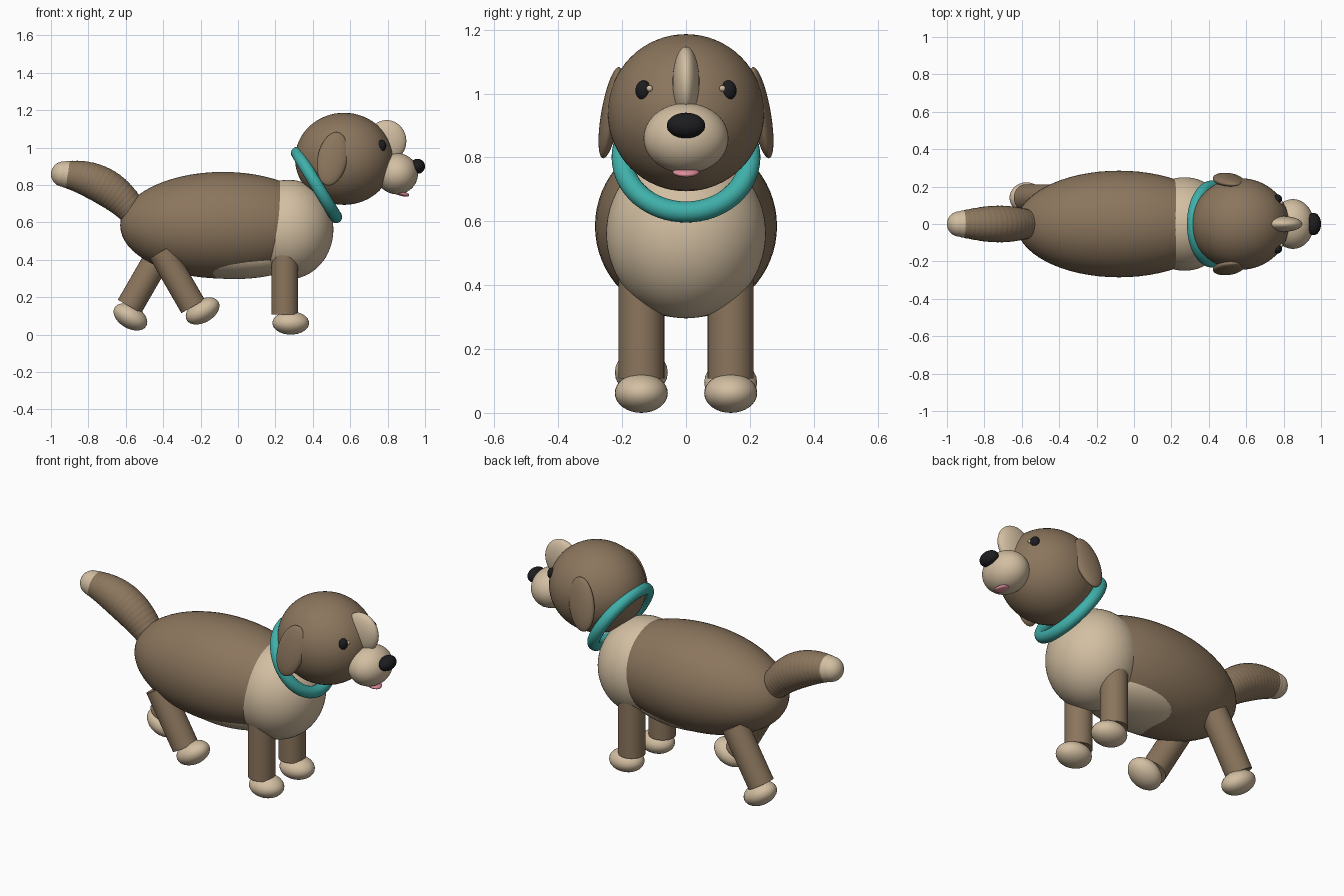
import bpy
from math import radians, sin, cos, pi
from mathutils import Vector, Matrix

if "Cube" in bpy.data.objects:
    bpy.data.objects.remove(bpy.data.objects["Cube"])


def material(name, rgb):
    m = bpy.data.materials.new(name)
    m.diffuse_color = (*rgb, 1)
    m.use_nodes = True
    m.node_tree.nodes["Principled BSDF"].inputs["Base Color"].default_value = m.diffuse_color
    return m


BROWN = material("brown fur", (0.26, 0.18, 0.11))
CREAM = material("cream fur", (0.65, 0.52, 0.36))
BLACK = material("black", (0.012, 0.012, 0.014))
TEAL = material("teal", (0.05, 0.43, 0.40))
PINK = material("pink", (0.72, 0.27, 0.33))


def finish(name, mat):
    ob = bpy.context.object
    ob.name = name
    ob.data.materials.append(mat)
    bpy.ops.object.shade_smooth_by_angle(angle=radians(40))
    return ob


def ellipsoid(name, mat, center, radii, rot=(0, 0, 0), seg=48):
    bpy.ops.mesh.primitive_uv_sphere_add(
        segments=seg, ring_count=seg // 2, radius=1, location=center,
        rotation=[radians(a) for a in rot])
    bpy.context.object.scale = radii
    return finish(name, mat)


# Trunk: body, chest and belly patch
ellipsoid("body", BROWN, (-0.08, 0, 0.585), (0.55, 0.285, 0.285), seg=64)
ellipsoid("chest", CREAM, (0.27, 0, 0.562), (0.24, 0.25, 0.266), seg=64)
ellipsoid("belly_patch", CREAM, (-0.02, 0, 0.42), (0.36, 0.205, 0.123), seg=64)

# Head and face
ellipsoid("head", BROWN, (0.567, 0, 0.94), (0.262, 0.245, 0.246), seg=64)
ellipsoid("muzzle", CREAM, (0.85, 0, 0.86), (0.112, 0.133, 0.11))
ellipsoid("nose", BLACK, (0.96, 0, 0.90), (0.04, 0.06, 0.04))
ellipsoid("forehead_blaze", CREAM, (0.795, 0, 1.035), (0.105, 0.042, 0.112))
ellipsoid("tongue", PINK, (0.875, 0, 0.755), (0.042, 0.042, 0.014), (0, 15, 0), seg=32)
for side, s in (("left", 1), ("right", -1)):
    ellipsoid(side + "_eye", BLACK, (0.768, s * 0.133, 1.01),
              (0.024, 0.025, 0.031), seg=32)
    ellipsoid(side + "_eye_glint", CREAM, (0.788, s * 0.114, 1.016),
              (0.01, 0.01, 0.01), seg=16)
    ellipsoid(side + "_ear", BROWN, (0.505, s * 0.235, 0.94),
              (0.08, 0.03, 0.147), (s * 10, 12, 0))

# Collar
bpy.ops.mesh.primitive_torus_add(
    major_segments=64, minor_segments=20, major_radius=0.2, minor_radius=0.033,
    location=(0.42, 0, 0.80), rotation=(0, radians(58.7), 0))
finish("collar", TEAL)


# Legs: swung forward (positive degrees) or back about the hip
def leg(name, hip, swing):
    turn = Matrix.Rotation(radians(-swing), 3, 'Y')
    hip = Vector(hip)
    length = 0.34
    bpy.ops.mesh.primitive_cylinder_add(
        vertices=32, radius=0.072, depth=length,
        location=hip + turn @ Vector((0, 0, -length / 2)),
        rotation=(0, radians(-swing), 0))
    finish(name + "_leg", BROWN)
    ellipsoid(name + "_paw", CREAM, hip + turn @ Vector((0.032, 0, -length - 0.046)),
              (0.098, 0.083, 0.062), (0, -swing, 0), seg=32)


leg("front_left", (0.25, 0.14, 0.448), 0)
leg("front_right", (0.25, -0.14, 0.448), 0)
leg("hind_left", (-0.41, 0.14, 0.445), -30)
leg("hind_right", (-0.41, -0.14, 0.445), 30)

# Tail: overlapping balls along a curve, with a cream tip
root, bend, tip = Vector((-0.58, 0, 0.68)), Vector((-0.72, 0, 0.84)), Vector((-0.932, 0, 0.858))
COUNT = 18
for i in range(COUNT):
    t = i / (COUNT - 1)
    p = root * (1 - t) ** 2 + bend * 2 * t * (1 - t) + tip * t * t
    r = 0.08 * (1 - t) + 0.068 * t + 0.024 * sin(pi * t)
    light = i >= COUNT - 2
    ellipsoid(f"tail_{'tip' if light else 'ball'}_{i + 1}",
              CREAM if light else BROWN, p, (r, r, r), seg=32)
